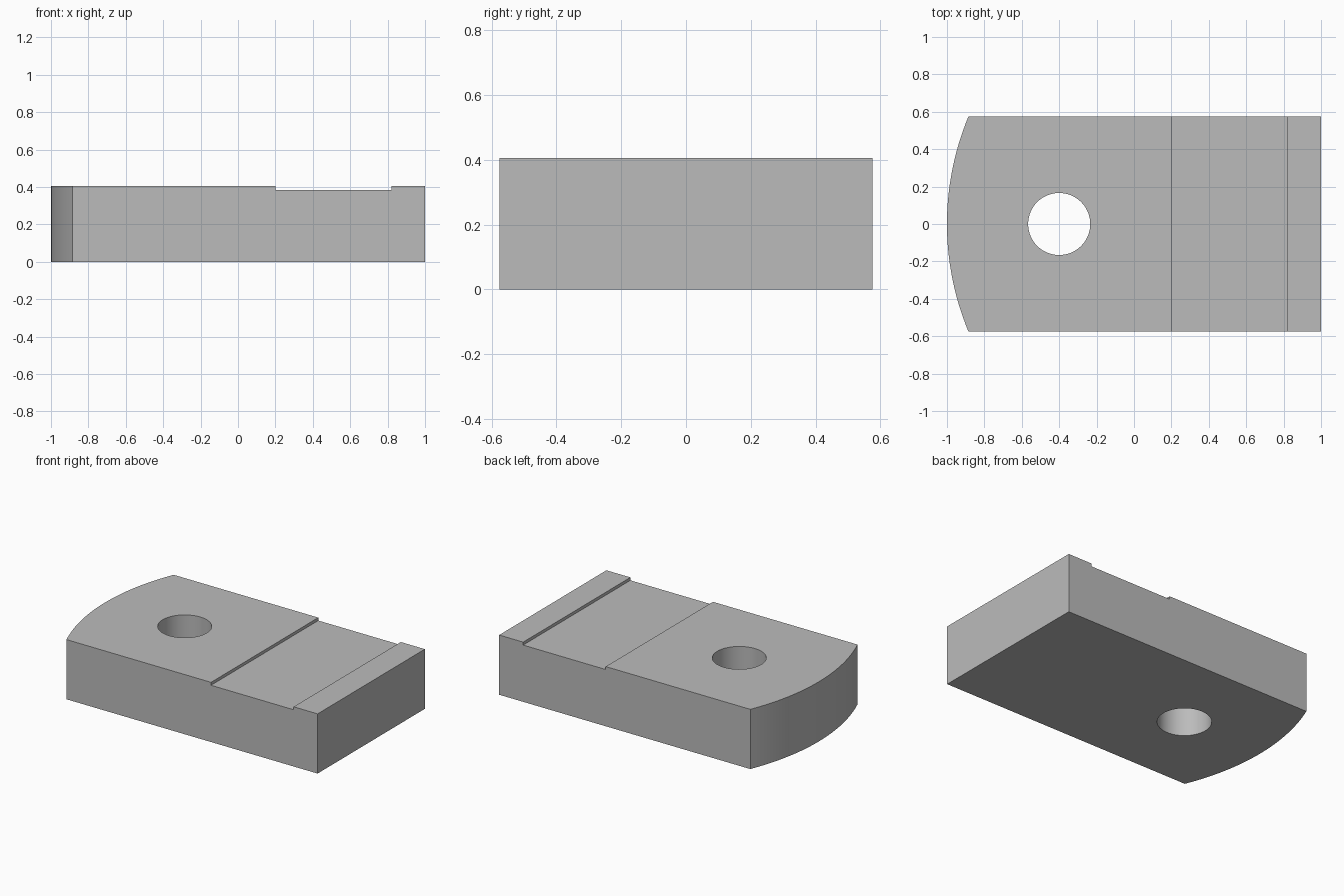
import bpy, bmesh, math

old = bpy.data.objects.get("Cube")
if old:
    bpy.data.objects.remove(old, do_unlink=True)

HALF_Y, HEIGHT = 0.575, 0.405
ARC_CENTRE, ARC_RADIUS = 0.495, 1.495

grey = bpy.data.materials.new("plain grey")
grey.use_nodes = True
colour = (0.5, 0.5, 0.5, 1)
grey.diffuse_color = colour
grey.node_tree.nodes["Principled BSDF"].inputs["Base Color"].default_value = colour


def prism(name, outline, bottom, top):
    """Extrude a flat outline upward into a closed solid."""
    bm = bmesh.new()
    face = bm.faces.new([bm.verts.new((x, y, bottom)) for x, y in outline])
    result = bmesh.ops.extrude_face_region(bm, geom=[face])
    raised = [g for g in result["geom"] if isinstance(g, bmesh.types.BMVert)]
    bmesh.ops.translate(bm, verts=raised, vec=(0, 0, top - bottom))
    bmesh.ops.recalc_face_normals(bm, faces=bm.faces)
    mesh = bpy.data.meshes.new(name)
    bm.to_mesh(mesh)
    bm.free()
    mesh.materials.append(grey)
    obj = bpy.data.objects.new(name, mesh)
    bpy.context.collection.objects.link(obj)
    return obj


def cut(target, cutter):
    """Subtract a solid, then discard it."""
    cutter.hide_render = True
    mod = target.modifiers.new(cutter.name, 'BOOLEAN')
    mod.operation = 'DIFFERENCE'
    mod.solver = 'EXACT'
    mod.object = cutter
    bpy.context.view_layer.objects.active = target
    bpy.ops.object.modifier_apply(modifier=mod.name)
    bpy.data.objects.remove(cutter, do_unlink=True)


# Block with a square end and a shallow rounded end
sweep = math.asin(HALF_Y / ARC_RADIUS)
steps = 32
angles = [sweep * (1 - 2 * i / steps) for i in range(steps + 1)]
outline = [(1, -HALF_Y), (1, HALF_Y)]
outline += [(ARC_CENTRE - ARC_RADIUS * math.cos(a), ARC_RADIUS * math.sin(a)) for a in angles]
block = prism("block", outline, 0, HEIGHT)

# Round through hole
sides = 64
turns = [math.tau * i / sides for i in range(sides)]
circle = [(-0.4 + 0.166 * math.cos(t), 0.166 * math.sin(t)) for t in turns]
cut(block, prism("hole_cutter", circle, -0.1, HEIGHT + 0.1))

# Wide shallow channel across the top
channel = [(0.2, -0.7), (0.82, -0.7), (0.82, 0.7), (0.2, 0.7)]
cut(block, prism("channel_cutter", channel, HEIGHT - 0.02, HEIGHT + 0.1))

# Smooth curved walls, sharp edges
bpy.ops.object.select_all(action='DESELECT')
block.select_set(True)
bpy.context.view_layer.objects.active = block
bpy.ops.object.shade_smooth_by_angle(angle=math.radians(20))
